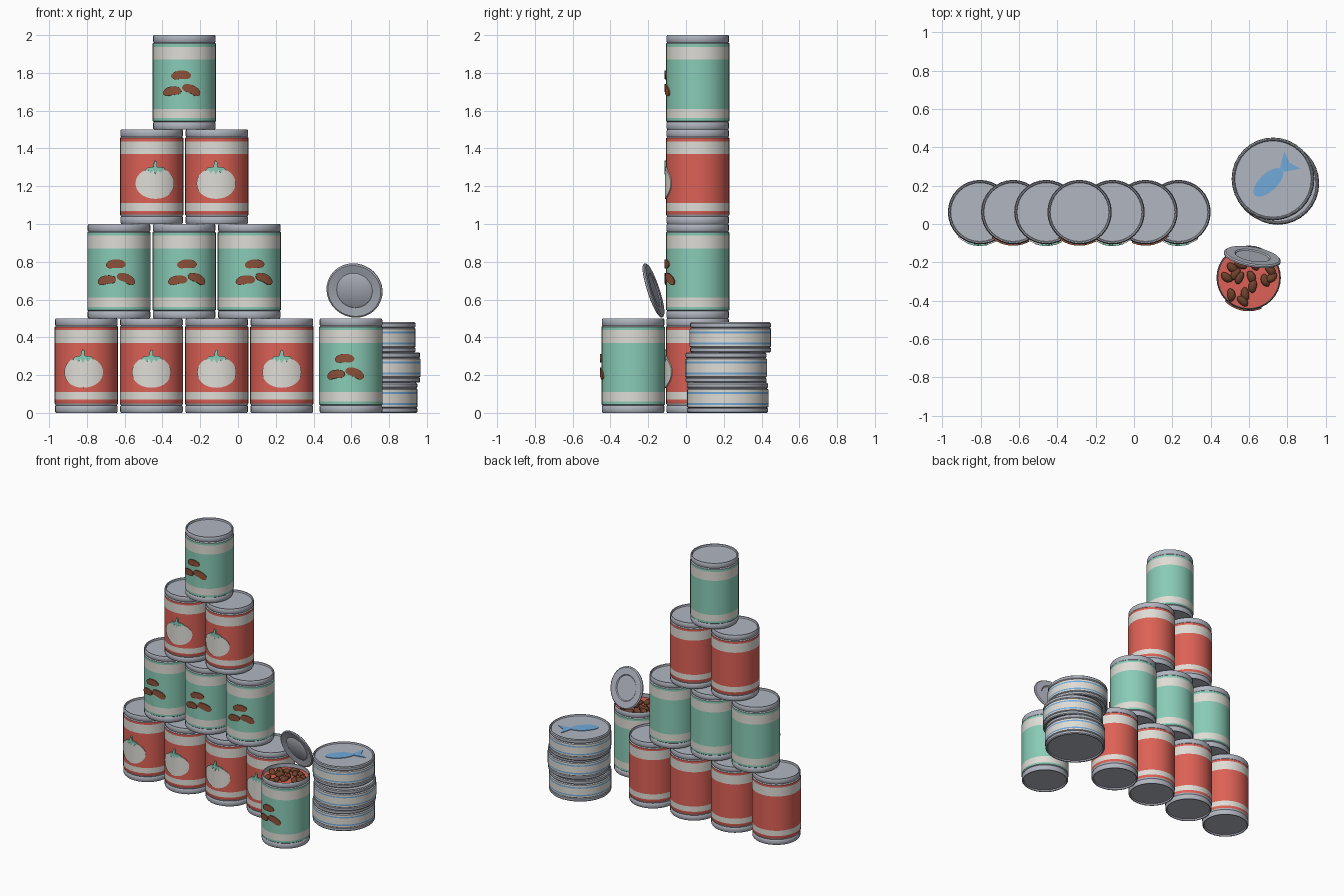
import bpy, bmesh, math, random
from mathutils import Vector, Matrix

if "Cube" in bpy.data.objects:
    bpy.data.objects.remove(bpy.data.objects["Cube"])

random.seed(4)


def material(name, rgb):
    m = bpy.data.materials.new(name)
    m.diffuse_color = (*rgb, 1)
    m.use_nodes = True
    m.node_tree.nodes["Principled BSDF"].inputs["Base Color"].default_value = m.diffuse_color
    return m


METAL = material("tin metal", (0.44, 0.465, 0.525))
WHITE = material("label white", (0.74, 0.72, 0.67))
RED = material("tomato red", (0.72, 0.12, 0.092))
GREEN = material("mint green", (0.25, 0.60, 0.47))
BROWN = material("bean brown", (0.27, 0.083, 0.042))
BLUE = material("fish blue", (0.17, 0.40, 0.70))
DARK = material("cooked bean", (0.16, 0.056, 0.026))


def finish(bm, name, mats, angle=35):
    bmesh.ops.recalc_face_normals(bm, faces=bm.faces)
    me = bpy.data.meshes.new(name)
    bm.to_mesh(me)
    bm.free()
    for m in mats:
        me.materials.append(m)
    ob = bpy.data.objects.new(name, me)
    bpy.context.collection.objects.link(ob)
    bpy.ops.object.select_all(action='DESELECT')
    ob.select_set(True)
    bpy.context.view_layer.objects.active = ob
    bpy.ops.object.shade_smooth_by_angle(angle=math.radians(angle))
    return ob


def lathe(name, profile, mats, sides=32, cap=0):
    """profile: (radius, height, material of the band below); both ends are capped."""
    bm = bmesh.new()
    rings = [[bm.verts.new((r * math.cos(2 * math.pi * i / sides),
                            r * math.sin(2 * math.pi * i / sides), z))
              for i in range(sides)] for r, z, _ in profile]
    for k in range(1, len(rings)):
        a, b = rings[k - 1], rings[k]
        for i in range(sides):
            j = (i + 1) % sides
            bm.faces.new((a[i], a[j], b[j], b[i])).material_index = profile[k][2]
    bm.faces.new(rings[0][::-1])
    bm.faces.new(rings[-1]).material_index = cap
    return finish(bm, name, mats)


def wrap(name, outline, mat, base, turn, radius):
    """Thin plate of the given outline, bent round the front of a can."""
    bm = bmesh.new()
    face = bm.faces.new([bm.verts.new((u, v, 0)) for u, v in outline])
    bmesh.ops.triangulate(bm, faces=[face])
    for k in range(-7, 8):
        bmesh.ops.bisect_plane(bm, geom=bm.verts[:] + bm.edges[:] + bm.faces[:],
                               plane_co=(k * 0.016, 0, 0), plane_no=(1, 0, 0))
    ext = bmesh.ops.extrude_face_region(bm, geom=bm.faces[:])
    for g in ext["geom"]:
        if isinstance(g, bmesh.types.BMVert):
            g.co.z = 1
    for v in bm.verts:
        a = v.co.x / 0.17 + turn
        r = radius if v.co.z > 0.5 else radius - 0.009
        v.co = Vector((r * math.sin(a), -r * math.cos(a), v.co.y)) + base
    return finish(bm, name, [mat])


# --- tall cans ---
R = 0.168


def tall_can(name, base, colour, open_top=False):
    t = (0.07, 0.05) if colour is RED else (0.06, 0.045)
    p = [(0.152, 0.012, 0), (0.155, 0.002, 0), (0.161, 0, 0), (0.166, 0.008, 0),
         (0.166, 0.034, 0), (0.162, 0.04, 0), (R, t[1], 0), (R, t[0], 1),
         (R, 0.11, 2), (R, 0.37, 1), (R, 0.438, 2), (R, 0.455, 1),
         (0.162, 0.461, 0), (0.166, 0.467, 0), (0.166, 0.492, 0), (0.162, 0.5, 0)]
    p += ([(0.159, 0.498, 0), (0.159, 0.47, 0)] if open_top
          else [(0.156, 0.498, 0), (0.153, 0.487, 0)])
    ob = lathe(name, p, [METAL, colour, WHITE, RED], cap=3 if open_top else 0)
    ob.location = base


def ellipse(cx, cy, rx, ry, n=28):
    return [(cx + rx * math.cos(2 * math.pi * i / n), cy + ry * math.sin(2 * math.pi * i / n))
            for i in range(n)]


def kidney(cx, cy, tilt):
    pts = []
    for i in range(20):
        t = 2 * math.pi * i / 20
        c, s = math.cos(t), math.sin(t)
        x, y = 0.052 * c, 0.028 * s * (1 - 0.4 * s ** 4 if s < 0 else 1)
        pts.append((cx + x * math.cos(tilt) - y * math.sin(tilt),
                    cy + x * math.sin(tilt) + y * math.cos(tilt)))
    return pts


LEAF = [(-.058, .280), (-.042, .298), (-.012, .303), (-.010, .318), (-.004, .335),
        (.007, .332), (.008, .303), (.042, .299), (.058, .282), (.036, .286),
        (.026, .270), (.012, .286), (0, .262), (-.012, .286), (-.026, .268), (-.036, .285)]


def tomato_can(base, turn):
    tall_can("tomato_can", base, RED)
    wrap("tomato_print", ellipse(0, 0.215, 0.108, 0.082), WHITE, base, turn, 0.174)
    wrap("tomato_leaf_print", LEAF, GREEN, base, turn, 0.1765)


def bean_can(base, turn, open_top=False):
    tall_can("open_bean_can" if open_top else "bean_can", base, GREEN, open_top)
    for cx, cy, tilt in ((0, 0.285, 0.05), (-0.05, 0.2, 0.15), (0.054, 0.208, -0.42)):
        wrap("bean_print", kidney(cx, cy, tilt), BROWN, base, turn, 0.175)


# --- pyramid of cans, four at the bottom and one on top ---
TURNS = ((-0.1, 0.0, 0.0, 0.0), (-0.1, 0.09, 0.17), (0.12, -0.03), (-0.1,))
for row, turns in enumerate(TURNS):
    for i, turn in enumerate(turns):
        base = Vector((-0.803 + 0.173 * row + 0.345 * i, 0.062, 0.5 * row))
        (bean_can if row % 2 else tomato_can)(base, turn)

# --- opened can with beans and a bent-back lid ---
OPEN = Vector((0.598, -0.28, 0))
bean_can(OPEN, -0.2, True)
spots = [(-.085, .05), (-.115, 0), (-.09, -.09), (-.02, -.085), (.02, -.045), (.015, .005),
         (.085, -.015), (.115, .04), (.12, .0), (-.05, .0), (-.04, .07), (.03, .07),
         (-.03, -.12), (.07, .08), (-.07, .02), (0, .11)]
for x, y in spots:
    bm = bmesh.new()
    bmesh.ops.create_uvsphere(bm, u_segments=12, v_segments=8, radius=1)
    bmesh.ops.scale(bm, vec=(0.035, 0.022, 0.018), verts=bm.verts)
    for v in bm.verts:
        v.co.y -= 4 * v.co.x ** 2
    bean = finish(bm, "loose_bean", [DARK], 60)
    bean.location = OPEN + Vector((x, y, 0.477))
    bean.rotation_euler = (random.uniform(-.2, .2), random.uniform(-.2, .2),
                           random.uniform(0, 6.28))
lid = lathe("opened_lid", [(0.088, -0.004, 0), (0.094, -0.010, 0), (0.142, -0.010, 0),
                           (0.150, -0.004, 0), (0.150, 0.004, 0), (0.142, 0.008, 0),
                           (0.096, 0.001, 0), (0.088, 0.006, 0)], [METAL])
lid.location = (0.617, -0.173, 0.648)
lid.rotation_euler = (math.radians(108), 0, math.radians(-10))

# --- stack of flat fish cans ---
F = 0.216
flat = [(0.196, 0.010, 0), (0.200, 0.001, 0), (0.208, 0, 0), (0.214, 0.006, 0),
        (0.214, 0.022, 0), (0.209, 0.027, 0), (F, 0.032, 0), (F, 0.043, 1), (F, 0.053, 2),
        (F, 0.101, 1), (F, 0.111, 2), (F, 0.124, 1), (0.209, 0.130, 0), (0.214, 0.136, 0),
        (0.214, 0.154, 0), (0.208, 0.160, 0), (0.203, 0.159, 0), (0.199, 0.150, 0)]
for i, (x, y) in enumerate(((0.735, 0.22), (0.75, 0.212), (0.725, 0.235))):
    can = lathe("fish_can", flat, [METAL, WHITE, BLUE])
    can.location = (x, y, 0.16 * i)

# --- fish printed on the top lid ---
bm = bmesh.new()
body = [(0.098 * math.cos(t), 0.046 * math.sin(t))
        for t in (math.radians(a) for a in range(12, 349, 16))]
tail = [(0.105, -0.02), (0.172, -0.062), (0.150, 0.0), (0.172, 0.062), (0.105, 0.02)]
face = bm.faces.new([bm.verts.new((x, y, 0)) for x, y in body + tail])
ext = bmesh.ops.extrude_face_region(bm, geom=[face])
bmesh.ops.translate(bm, vec=(0, 0, 0.005),
                    verts=[g for g in ext["geom"] if isinstance(g, bmesh.types.BMVert)])
fish = finish(bm, "fish_print", [BLUE])
fish.location = (0.701, 0.217, 0.469)
fish.rotation_euler = (0, 0, math.radians(43))
